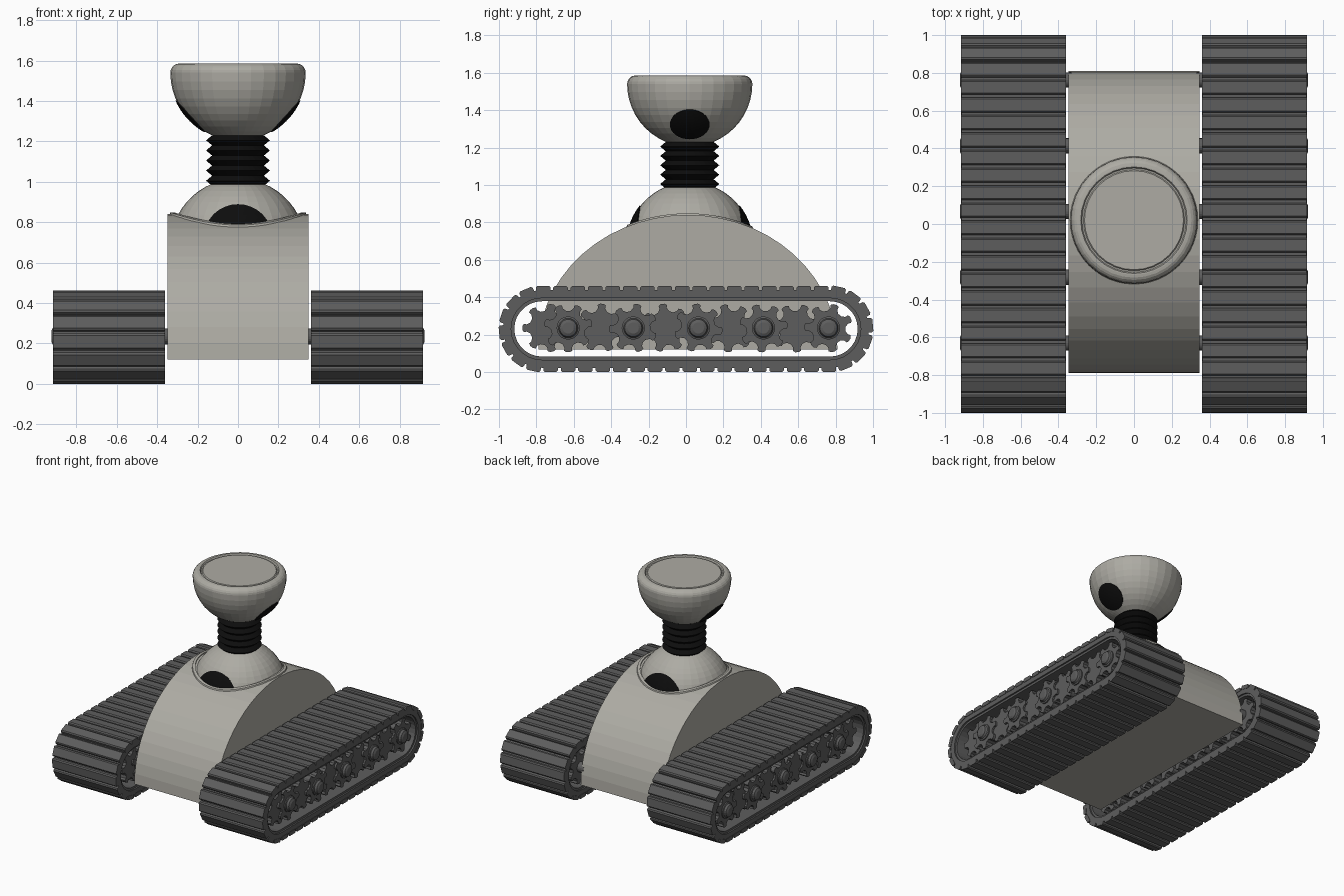
import bpy, bmesh
from math import sin, cos, pi, sqrt, radians
from mathutils import Matrix, Vector

cube = bpy.data.objects.get("Cube")
if cube:
    bpy.data.objects.remove(cube)


def material(name, rgb):
    m = bpy.data.materials.new(name)
    m.use_nodes = True
    m.diffuse_color = (*rgb, 1)
    m.node_tree.nodes["Principled BSDF"].inputs["Base Color"].default_value = (*rgb, 1)
    return m


shell = material("warm_grey_shell", (0.42, 0.41, 0.37))
rubber = material("dark_grey_track", (0.11, 0.11, 0.11))
black = material("black", (0.004, 0.004, 0.004))


def finish(name, bm, mat, mirror=False):
    bmesh.ops.remove_doubles(bm, verts=bm.verts, dist=0.0001)
    bmesh.ops.recalc_face_normals(bm, faces=bm.faces)
    mesh = bpy.data.meshes.new(name)
    bm.to_mesh(mesh)
    bm.free()
    mesh.materials.append(mat)
    ob = bpy.data.objects.new(name, mesh)
    bpy.context.collection.objects.link(ob)
    if mirror:
        ob.modifiers.new("Mirror", 'MIRROR')
    return ob


def skin(bm, rings, closed=False, caps=False):
    """Join equal closed point rings with quads."""
    vs = [[bm.verts.new(p) for p in ring] for ring in rings]
    n = len(vs[0])
    pairs = list(zip(vs, vs[1:])) + ([(vs[-1], vs[0])] if closed else [])
    for a, b in pairs:
        for i in range(n):
            j = (i + 1) % n
            bm.faces.new((a[i], a[j], b[j], b[i]))
    if caps:
        bm.faces.new(vs[0])
        bm.faces.new(vs[-1])


def lathe(bm, profile, frame, n=32):
    """Turn (radius, height) points about the frame's z axis."""
    skin(bm, [[frame @ Vector((r * cos(2 * pi * i / n), r * sin(2 * pi * i / n), z))
               for i in range(n)] for r, z in profile])


def aim(centre, direction):
    turn = Vector(direction).to_track_quat('Z', 'Y').to_matrix().to_4x4()
    return Matrix.Translation(centre) @ turn


def arc(radius, a0, a1, steps):
    angles = [radians(a0 + (a1 - a0) * i / steps) for i in range(steps + 1)]
    return [(radius * cos(a), radius * sin(a)) for a in angles]


def spot(name, centre, radius, direction, half_angle):
    bm = bmesh.new()
    lathe(bm, arc(radius + 0.004, 90, 90 - half_angle, 6)
          + arc(radius - 0.004, 90 - half_angle, 90 - half_angle, 1)[:1],
          aim(centre, direction))
    finish(name, bm, black)


# Arched body
BODY_Y, HALF_LEN, BASE, RISE, HALF_W = 0.01, 0.80, 0.12, 0.72, 0.348
outline = [(BODY_Y + HALF_LEN * cos(pi * i / 28), BASE + RISE * sin(pi * i / 28))
           for i in range(29)]
bm = bmesh.new()
skin(bm, [[(x, y, z) for y, z in outline] for x in (-HALF_W, HALF_W)], caps=True)
finish("body", bm, shell)

# Collar where the dome meets the arch
bm = bmesh.new()
rings = []
for i in range(48):
    a = 2 * pi * i / 48
    ring = []
    for r, lift in ((0.315, -0.02), (0.315, 0.008), (0.335, 0.008), (0.345, -0.02)):
        x, y = r * cos(a), 0.02 + r * sin(a)
        h = BASE + RISE * sqrt(1 - ((y - BODY_Y) / HALF_LEN) ** 2)
        ring.append((x, y, h + lift))
    rings.append(ring)
skin(bm, rings, closed=True)
finish("dome_collar", bm, shell)

# Shoulder dome with front and back spots
dome_c, dome_r = Vector((0, 0.02, 0.68)), 0.336
bm = bmesh.new()
lathe(bm, arc(dome_r, 0, 68, 10) + [(0, 0.31)], Matrix.Translation(dome_c))
finish("dome", bm, shell)
for side, s in (("front", -1), ("back", 1)):
    tilt = radians(8)
    spot("dome_spot_" + side, dome_c, dome_r, (0, s * cos(tilt), sin(tilt)), 30)

# Bellows neck
profile = [(0, 0.97)]
for i in range(5):
    z = 0.98 + 0.05 * i
    profile += [(0.128, z), (0.158, z + 0.025)]
profile += [(0.128, 1.23), (0, 1.24)]
bm = bmesh.new()
lathe(bm, profile, Matrix.Translation((0, 0.02, 0)))
finish("neck", bm, black)

# Bowl head with rounded rim and inset top, spots on both sides
head_c, head_r = Vector((0, 0.02, 1.54)), 0.335
rim = [(r + head_r - 0.045, z) for r, z in arc(0.045, 0, 90, 5)]
bm = bmesh.new()
lathe(bm, arc(head_r, -90, 0, 12) + rim
      + [(0.282, 0.045), (0.276, 0.035), (0.268, 0.035), (0.262, 0.042), (0, 0.042)],
      Matrix.Translation(head_c))
finish("head", bm, shell)
for side, s in (("left", 1), ("right", -1)):
    tilt = radians(-42.5)
    spot("head_spot_" + side, head_c, head_r, (s * cos(tilt), 0, sin(tilt)), 18.3)

# Track loop: two half circles joined by straight runs
END, MID_Z, IN_X, OUT_X = 0.77, 0.23, 0.36, 0.915


def belt(name, x0, x1, r0, r1):
    bm = bmesh.new()
    rings = []
    for side, start in ((1, -90), (-1, 90)):
        for c, s in arc(1, start, start + 180, 14):
            rings.append([(x, side * END + r * c, MID_Z + r * s)
                          for x, r in ((x0, r0), (x1, r0), (x1, r1), (x0, r1))])
    skin(bm, rings, closed=True)
    finish(name, bm, rubber, mirror=True)


belt("track_band", IN_X + 0.003, OUT_X - 0.003, 0.165, 0.208)
belt("track_lining", IN_X + 0.015, OUT_X - 0.015, 0.148, 0.165)

# Tread plates spaced evenly round the loop
R, COUNT = 0.22, 48
straight, bend = 2 * END, pi * R
bm = bmesh.new()
for i in range(COUNT):
    s = (i + 0.5) / COUNT * 2 * (straight + bend)
    half, s = divmod(s, straight + bend)
    if s < straight:
        y, a = END - s, pi / 2
    else:
        y, a = -END, pi / 2 + (s - straight) / R
    if half:
        y, a = -y, a + pi
    place = Matrix.Translation((0, y, MID_Z)) @ Matrix.Rotation(a, 4, 'X')
    rings = []
    for x in (IN_X, OUT_X):
        rings.append([place @ Vector((x, r, t)) for r, t in
                      ((0.2, -0.039), (0.222, -0.039), (0.23, -0.031),
                       (0.23, 0.031), (0.222, 0.039), (0.2, 0.039))])
    skin(bm, rings, caps=True)
finish("treads", bm, rubber, mirror=True)


# Row of meshing gears inside each track
def gear(bm, y, x0, x1, teeth, phase):
    loop = []
    for t in range(teeth):
        for r, offset in ((0.092, -0.36), (0.108, -0.2), (0.124, -0.2), (0.13, -0.08),
                          (0.13, 0.08), (0.124, 0.2), (0.108, 0.2), (0.092, 0.36)):
            a = 2 * pi * (t + offset + phase) / teeth
            loop.append((y + r * cos(a), 0.235 + r * sin(a)))
    skin(bm, [[(x, u, v) for u, v in loop] for x in (x0, x1)], caps=True)


wheels, idlers, hubs = bmesh.new(), bmesh.new(), bmesh.new()
for i in range(5):
    y = -0.63 + 0.348 * i
    gear(wheels, y, 0.385, 0.885, 7, 0.25 + 0.3 * i)
    gear(idlers, y - (0.174 if i else 0.115), 0.395, 0.87, 7, 0.5 + 0.2 * i)
    # Hub cap and axle reaching the body
    lathe(hubs, [(0, -0.55), (0.04, -0.55), (0.04, -0.02), (0.062, -0.02), (0.062, 0.012),
                 (0.052, 0.016), (0.046, 0.032), (0.03, 0.04), (0, 0.04)],
          aim((0.882, y, 0.235), (1, 0, 0)), 20)
finish("wheel_gears", wheels, rubber, mirror=True)
finish("idler_gears", idlers, rubber, mirror=True)
finish("hubs", hubs, rubber, mirror=True)
